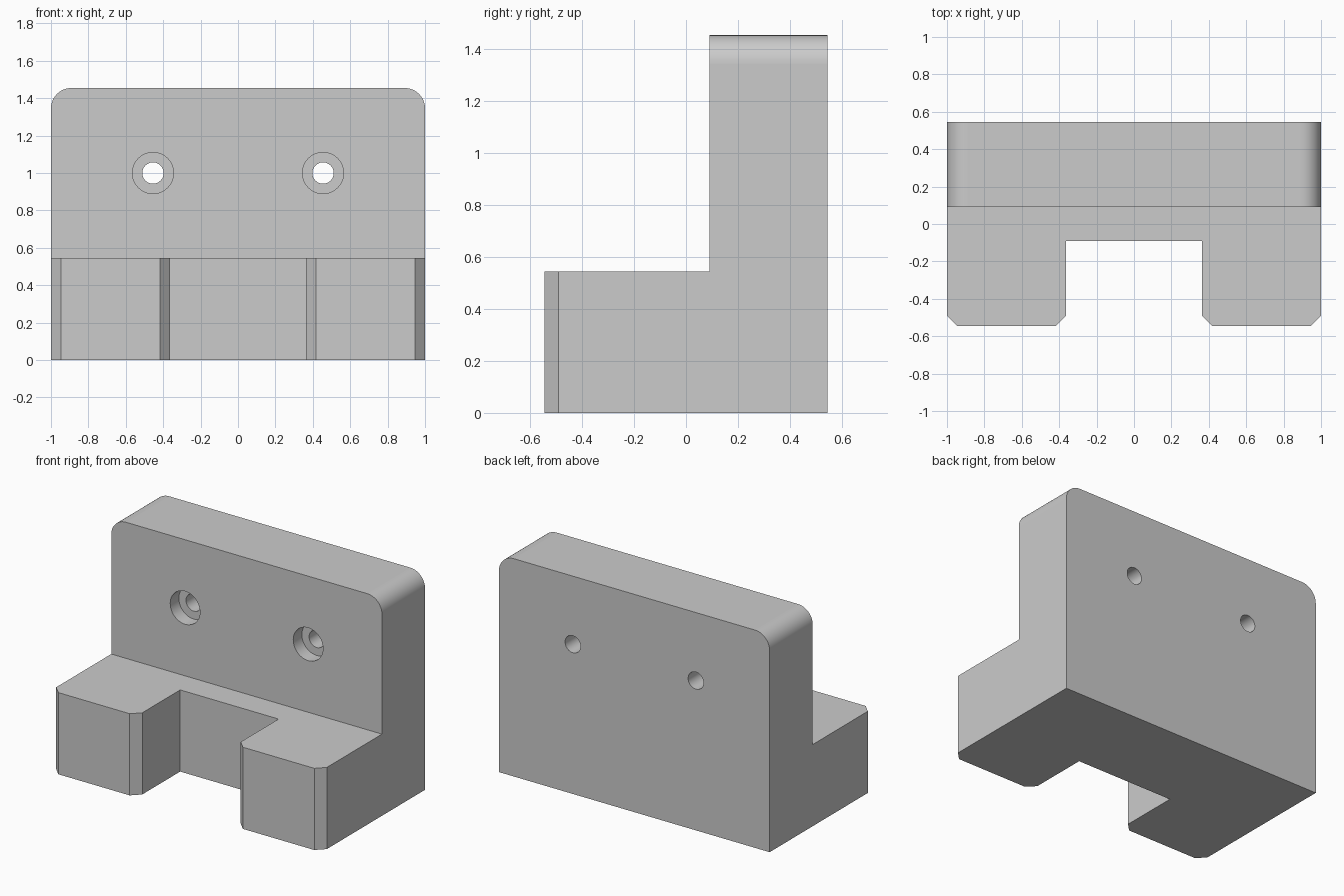
import bpy
import bmesh
from math import cos, sin, pi
from mathutils import Matrix, Vector

default_cube = bpy.data.objects.get("Cube")
if default_cube:
    bpy.data.objects.remove(default_cube, do_unlink=True)

U = 1 / 11                      # design unit: the bracket is 22 x 12 x 16 units
WIDTH, DEPTH, HEIGHT = 22 * U, 12 * U, 16 * U
FRONT, BACK = -DEPTH / 2, DEPTH / 2
PLATE_FRONT = U
BASE_HEIGHT = 6 * U
CORNER, CHAMFER = 1.2 * U, 0.6 * U
HOLE_X, HOLE_Z = 5 * U, 11 * U

grey = bpy.data.materials.new("plain grey")
grey.use_nodes = True
colour = (0.6, 0.6, 0.6, 1)
grey.diffuse_color = colour
grey.node_tree.nodes["Principled BSDF"].inputs["Base Color"].default_value = colour


def add_object(name, bm):
    bmesh.ops.recalc_face_normals(bm, faces=bm.faces)
    mesh = bpy.data.meshes.new(name)
    bm.to_mesh(mesh)
    bm.free()
    mesh.materials.append(grey)
    obj = bpy.data.objects.new(name, mesh)
    bpy.context.collection.objects.link(obj)
    return obj


def extrude_profile(name, points, offset):
    """Closed prism from a list of 3D points pushed along an offset."""
    bm = bmesh.new()
    face = bm.faces.new([bm.verts.new(p) for p in points])
    result = bmesh.ops.extrude_face_region(bm, geom=[face], use_keep_orig=True)
    moved = [v for v in result["geom"] if isinstance(v, bmesh.types.BMVert)]
    bmesh.ops.translate(bm, verts=moved, vec=Vector(offset))
    return add_object(name, bm)


def cylinder_cutter(name, x, radius, y0, y1):
    bm = bmesh.new()
    place = Matrix.Translation((x, (y0 + y1) / 2, HOLE_Z)) @ Matrix.Rotation(pi / 2, 4, "X")
    bmesh.ops.create_cone(bm, cap_ends=True, segments=48, radius1=radius,
                          radius2=radius, depth=y1 - y0, matrix=place)
    obj = add_object(name, bm)
    obj.hide_render = True
    return obj


def combine(target, other, operation):
    """Apply one boolean and remove the helper."""
    mod = target.modifiers.new(operation, "BOOLEAN")
    mod.operation, mod.object, mod.solver = operation, other, "EXACT"
    bpy.context.view_layer.update()
    graph = bpy.context.evaluated_depsgraph_get()
    mesh = bpy.data.meshes.new_from_object(target.evaluated_get(graph))
    target.modifiers.clear()
    target.data = mesh
    bpy.data.objects.remove(other, do_unlink=True)


# Upright plate with two rounded top corners
half = WIDTH / 2
arc = [(half - CORNER + CORNER * cos(a), HEIGHT - CORNER + CORNER * sin(a))
       for a in (i * pi / 24 for i in range(13))]
right_side = [(half, 0)] + arc
outline = right_side + [(-x, z) for x, z in reversed(right_side)]
bracket = extrude_profile("mounting_bracket", [(x, PLATE_FRONT, z) for x, z in outline],
                          (0, BACK - PLATE_FRONT, 0))

# Forked base with chamfered arm ends
slot = 4 * U
right_side = [(half, PLATE_FRONT), (half, FRONT + CHAMFER), (half - CHAMFER, FRONT),
              (slot + CHAMFER, FRONT), (slot, FRONT + CHAMFER), (slot, -U)]
outline = right_side + [(-x, y) for x, y in reversed(right_side)]
base = extrude_profile("forked_base", [(x, y, 0) for x, y in outline], (0, 0, BASE_HEIGHT))
combine(bracket, base, "UNION")

# Counterbored screw holes
for side in (-1, 1):
    x = side * HOLE_X
    combine(bracket, cylinder_cutter("hole_cutter", x, 0.057, 0, BACK + U), "DIFFERENCE")
    combine(bracket, cylinder_cutter("counterbore_cutter", x, 0.11, 0, PLATE_FRONT + U),
            "DIFFERENCE")

# Merge coplanar faces, then smooth only the rounded corners and hole walls
bm = bmesh.new()
bm.from_mesh(bracket.data)
bmesh.ops.remove_doubles(bm, verts=bm.verts, dist=0.0001)
bmesh.ops.dissolve_limit(bm, angle_limit=0.01, verts=bm.verts, edges=bm.edges)
bm.normal_update()
for face in bm.faces:
    n = face.normal
    face.smooth = abs(n.y) < 0.01 and max(abs(n.x), abs(n.z)) < 0.99999
    face.material_index = 0
bm.to_mesh(bracket.data)
bm.free()
